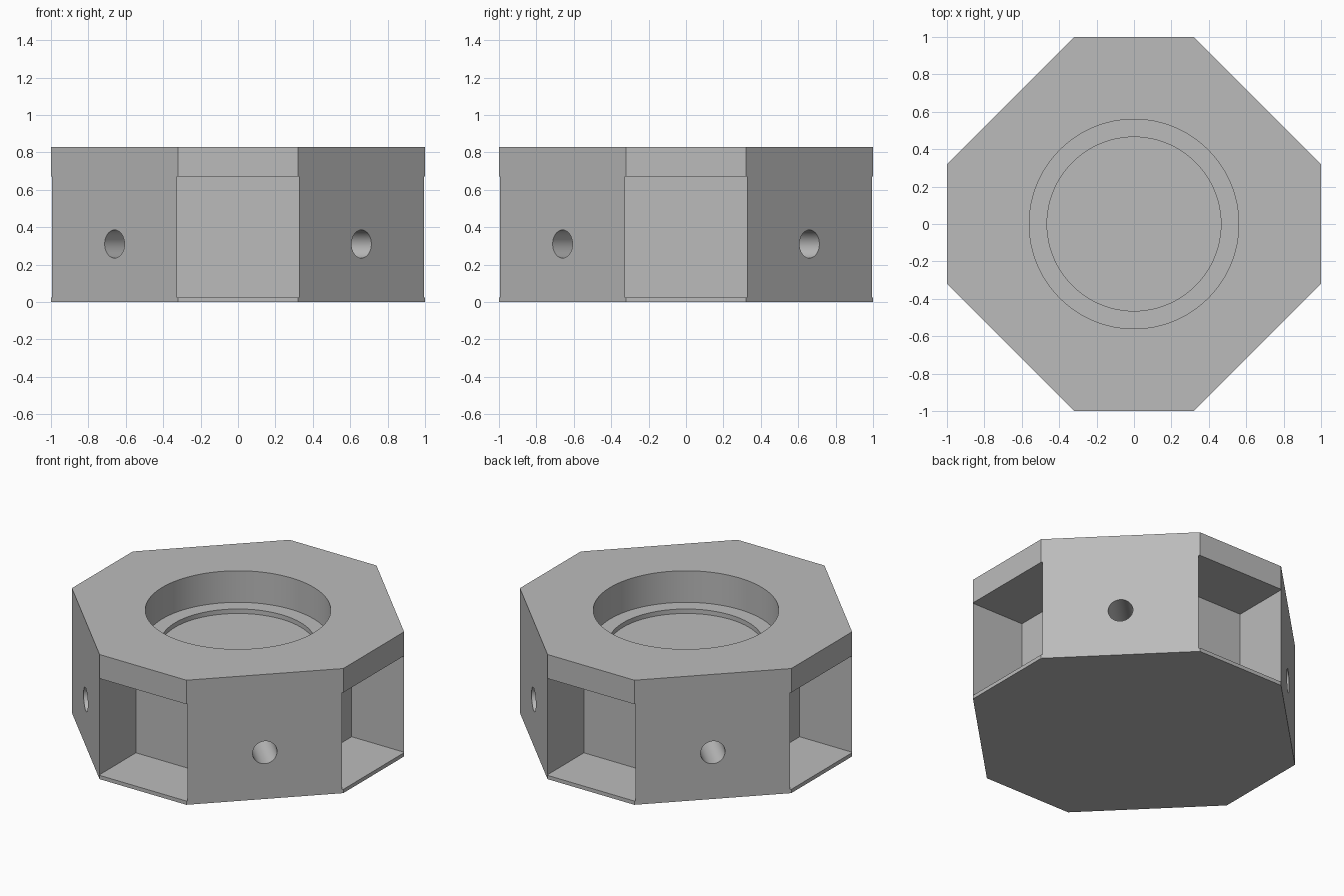
import bpy, bmesh, math
from mathutils import Matrix, Vector

old = bpy.data.objects.get("Cube")
if old:
    bpy.data.objects.remove(old, do_unlink=True)

HEIGHT = 0.83
FLAT = 0.32        # half width of the narrow sides

grey = bpy.data.materials.new("plain grey")
grey.use_nodes = True
colour = (0.5, 0.5, 0.5, 1)
grey.diffuse_color = colour
grey.node_tree.nodes["Principled BSDF"].inputs["Base Color"].default_value = colour


def add_object(name, bm):
    bmesh.ops.recalc_face_normals(bm, faces=bm.faces)
    mesh = bpy.data.meshes.new(name)
    bm.to_mesh(mesh)
    bm.free()
    mesh.materials.append(grey)
    obj = bpy.data.objects.new(name, mesh)
    bpy.context.collection.objects.link(obj)
    return obj


def cylinder(name, radius, depth, matrix, sides):
    bm = bmesh.new()
    bmesh.ops.create_cone(bm, cap_ends=True, segments=sides, radius1=radius,
                          radius2=radius, depth=depth, matrix=matrix)
    return add_object(name, bm)


def box(name, size, matrix):
    bm = bmesh.new()
    bmesh.ops.create_cube(bm, size=1, matrix=matrix @ Matrix.Diagonal((*size, 1)))
    return add_object(name, bm)


# Octagonal block with alternating narrow and wide sides
bm = bmesh.new()
corners = []
for i in range(4):
    turn = Matrix.Rotation(i * math.pi / 2, 3, 'Z')
    corners += [bm.verts.new(turn @ Vector((1, s * FLAT, 0))) for s in (-1, 1)]
base = bm.faces.new(corners)
top = bmesh.ops.extrude_face_region(bm, geom=[base], use_keep_orig=True)
bmesh.ops.translate(bm, vec=(0, 0, HEIGHT),
                    verts=[v for v in top["geom"] if isinstance(v, bmesh.types.BMVert)])
body = add_object("octagonal_housing", bm)

# Stepped round recess in the top
cutters = []
for name, radius, floor in (("bore_cutter", 0.56, 0.62), ("step_cutter", 0.465, 0.59)):
    cutters.append(cylinder(name, radius, 1 - floor,
                            Matrix.Translation((0, 0, (1 + floor) / 2)), 96))

# Side pockets on the narrow sides, drilled holes on the wide sides
for i in range(4):
    turn = Matrix.Rotation(i * math.pi / 2, 4, 'Z')
    cutters.append(box("pocket_cutter", (0.6, 0.65, 0.645),
                       turn @ Matrix.Translation((0.91, 0, 0.3475))))
    diagonal = turn @ Matrix.Rotation(math.pi / 4, 4, 'Z')
    cutters.append(cylinder("hole_cutter", 0.075, 0.6,
                            diagonal @ Matrix.Translation((0.75, 0, 0.31))
                            @ Matrix.Rotation(math.pi / 2, 4, 'Y'), 48))

for cutter in cutters:
    cutter.hide_render = True
    mod = body.modifiers.new(cutter.name, 'BOOLEAN')
    mod.operation = 'DIFFERENCE'
    mod.solver = 'EXACT'
    mod.object = cutter

# Bake the cuts, drop the cutters, smooth the round walls
bpy.context.view_layer.update()
final = bpy.data.meshes.new_from_object(
    body.evaluated_get(bpy.context.evaluated_depsgraph_get()))
body.modifiers.clear()
body.data = final
for cutter in cutters:
    bpy.data.objects.remove(cutter, do_unlink=True)
bpy.ops.object.select_all(action='DESELECT')
body.select_set(True)
bpy.context.view_layer.objects.active = body
bpy.ops.object.shade_smooth_by_angle(angle=math.radians(30))
